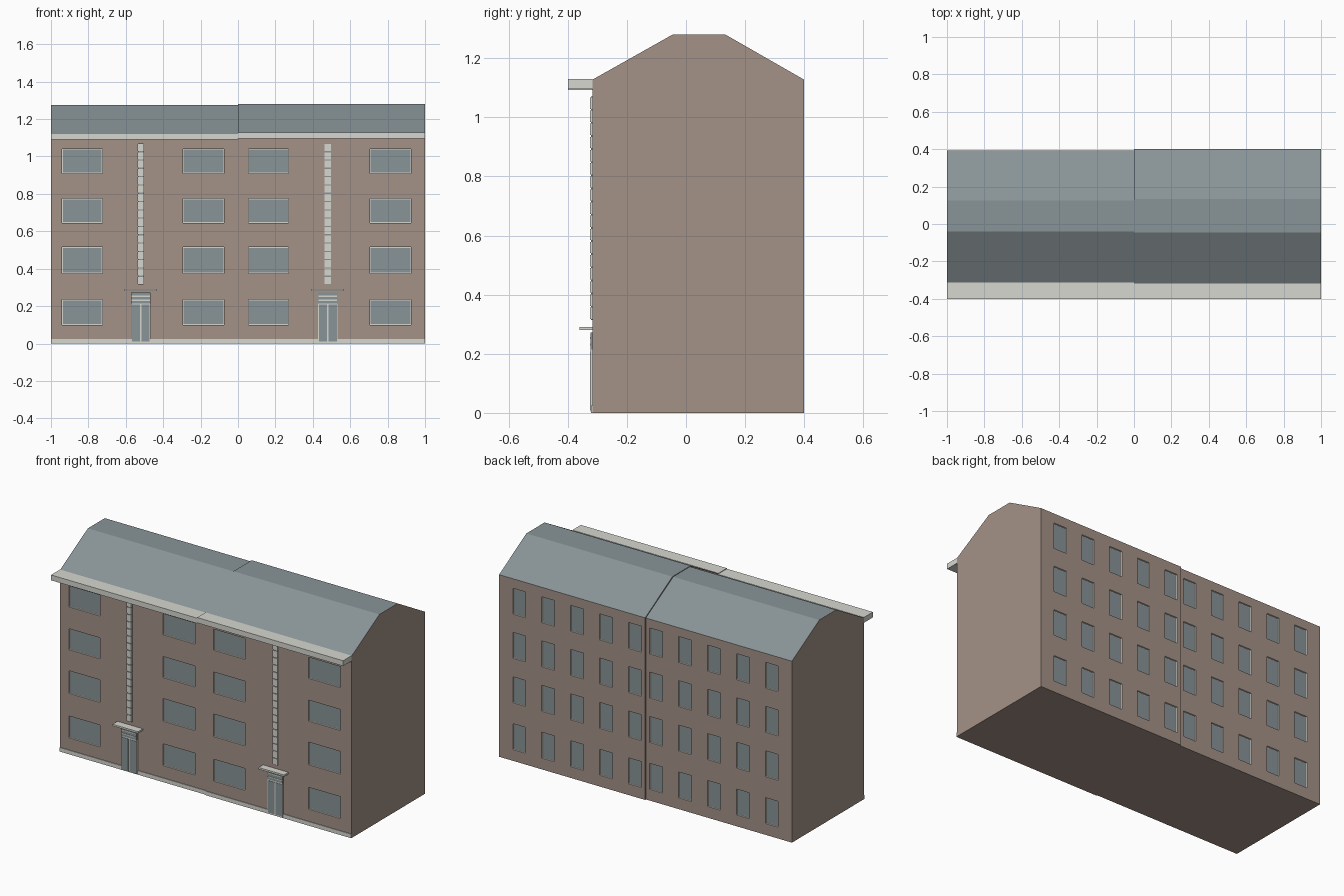
import bpy
import bmesh

cube = bpy.data.objects.get("Cube")
if cube:
    bpy.data.objects.remove(cube, do_unlink=True)


def material(name, rgb):
    m = bpy.data.materials.new(name)
    m.use_nodes = True
    m.diffuse_color = (*rgb, 1)
    m.node_tree.nodes["Principled BSDF"].inputs["Base Color"].default_value = (*rgb, 1)
    return m


BRICK = material("brown render", (0.37, 0.285, 0.245))
TRIM = material("pale trim", (0.68, 0.68, 0.64))
SLATE = material("blue grey slate", (0.25, 0.295, 0.31))
MATS = [BRICK, TRIM, SLATE]


def finish(bm, name, mats):
    me = bpy.data.meshes.new(name)
    bm.to_mesh(me)
    bm.free()
    for m in mats:
        me.materials.append(m)
    ob = bpy.data.objects.new(name, me)
    bpy.context.collection.objects.link(ob)
    return ob


def box(name, x, y, z, mat):
    """Box from (min, max) ranges."""
    bm = bmesh.new()
    bmesh.ops.create_cube(bm, size=1)
    for v in bm.verts:
        for i, (lo, hi) in enumerate((x, y, z)):
            v.co[i] = lo if v.co[i] < 0 else hi
    return finish(bm, name, [mat])


def wall(name, y, x_cuts, z_cuts, back=False):
    """Wall whose odd grid cells become framed, recessed windows."""
    bm = bmesh.new()
    grid = [[bm.verts.new((x, y, z)) for z in z_cuts] for x in x_cuts]
    windows = []
    for i in range(len(x_cuts) - 1):
        for j in range(len(z_cuts) - 1):
            quad = [grid[i][j], grid[i + 1][j], grid[i + 1][j + 1], grid[i][j + 1]]
            f = bm.faces.new(quad[::-1] if back else quad)
            if i % 2 and j % 2:
                f.material_index = 1
                windows.append(f)
    bm.normal_update()
    bmesh.ops.inset_individual(bm, faces=windows, thickness=0.0002, depth=-0.01)
    bmesh.ops.inset_individual(bm, faces=windows, thickness=0.005)
    for f in windows:
        f.material_index = 2
    return finish(bm, name, MATS)


def shell(name, x0, x1, profile):
    """Gable ends, floor and roof; the walls are separate."""
    bm = bmesh.new()
    a = [bm.verts.new((x0, y, z)) for y, z in profile]
    b = [bm.verts.new((x1, y, z)) for y, z in profile]
    bm.faces.new(a[::-1])
    bm.faces.new(b)
    n = len(profile)
    for i in (0, 2, 3, 4):
        k = (i + 1) % n
        f = bm.faces.new((a[i], a[k], b[k], b[i]))
        f.material_index = 2 if i else 0
    bmesh.ops.recalc_face_normals(bm, faces=bm.faces)
    return finish(bm, name, MATS)


def spans(ranges, lo, hi):
    return [lo] + [v for r in ranges for v in r] + [hi]


FRONT_ROWS = [(0.10, 0.235), (0.375, 0.515), (0.645, 0.775), (0.91, 1.04)]
BACK_ROWS = [(c - 0.08, c + 0.08) for c in (0.15, 0.44, 0.715, 0.988)]
BACK_COLUMNS = [0.07 + 0.198 * i for i in range(5)]

# Two adjoining halves, the second a touch deeper and taller
halves = [
    ("right", -1, 0, -0.312, 0.392, 0.0, [(-0.94, -0.725), (-0.295, -0.075)], -0.52),
    ("left", 0, 1, -0.317, 0.40, 0.004, [(0.055, 0.27), (0.705, 0.925)], 0.48),
]

for side, x0, x1, yf, yb, dz, columns, door_x in halves:
    eave = 1.123 + dz
    top = 1.276 + dz
    shell(side + "_gables_and_roof", x0, x1,
          [(yf, 0), (yb, 0), (yb, eave), (yb - 0.267, top), (yf + 0.272, top), (yf, eave)])
    wall(side + "_front_wall", yf, spans(columns, x0, x1), spans(FRONT_ROWS, 0, eave))
    centres = sorted(c * (1 if x1 else -1) for c in BACK_COLUMNS)
    wall(side + "_back_wall", yb, spans([(c - 0.044, c + 0.044) for c in centres], x0, x1),
         spans(BACK_ROWS, 0, eave), back=True)

    # Eaves cornice and plinth
    box(side + "_cornice", (x0, x1), (-0.40, yf), (1.092 + dz, eave + 0.002), TRIM)
    box(side + "_plinth", (x0, x1), (yf - 0.004, yf), (0, 0.025), TRIM)

    # Entrance: frame, two leaves, transom and canopy
    def part(name, half, y, z, mat, dx=0):
        box(side + "_" + name, (door_x + dx - half, door_x + dx + half), (y, yf), z, mat)

    part("door_frame", 0.052, -0.323, (0.005, 0.215), TRIM)
    for leaf, dx in (("a", -0.026), ("b", 0.026)):
        part("door_leaf_" + leaf, 0.022, -0.325, (0.01, 0.208), SLATE, dx)
    part("transom", 0.052, -0.323, (0.215, 0.272), SLATE)
    for z in (0.228, 0.25):
        part("transom_bar", 0.05, -0.325, (z, z + 0.006), TRIM)
    part("canopy", 0.087, -0.36, (0.28, 0.291), TRIM)

    # Stairwell strip of stacked pale panes
    part("stair_strip", 0.015, -0.322, (0.315, 1.07), SLATE)
    count = 17
    step = (1.07 - 0.315) / count
    for i in range(count):
        z = 0.315 + i * step
        part("stair_pane", 0.0165, -0.325, (z + 0.003, z + step - 0.003), TRIM)
